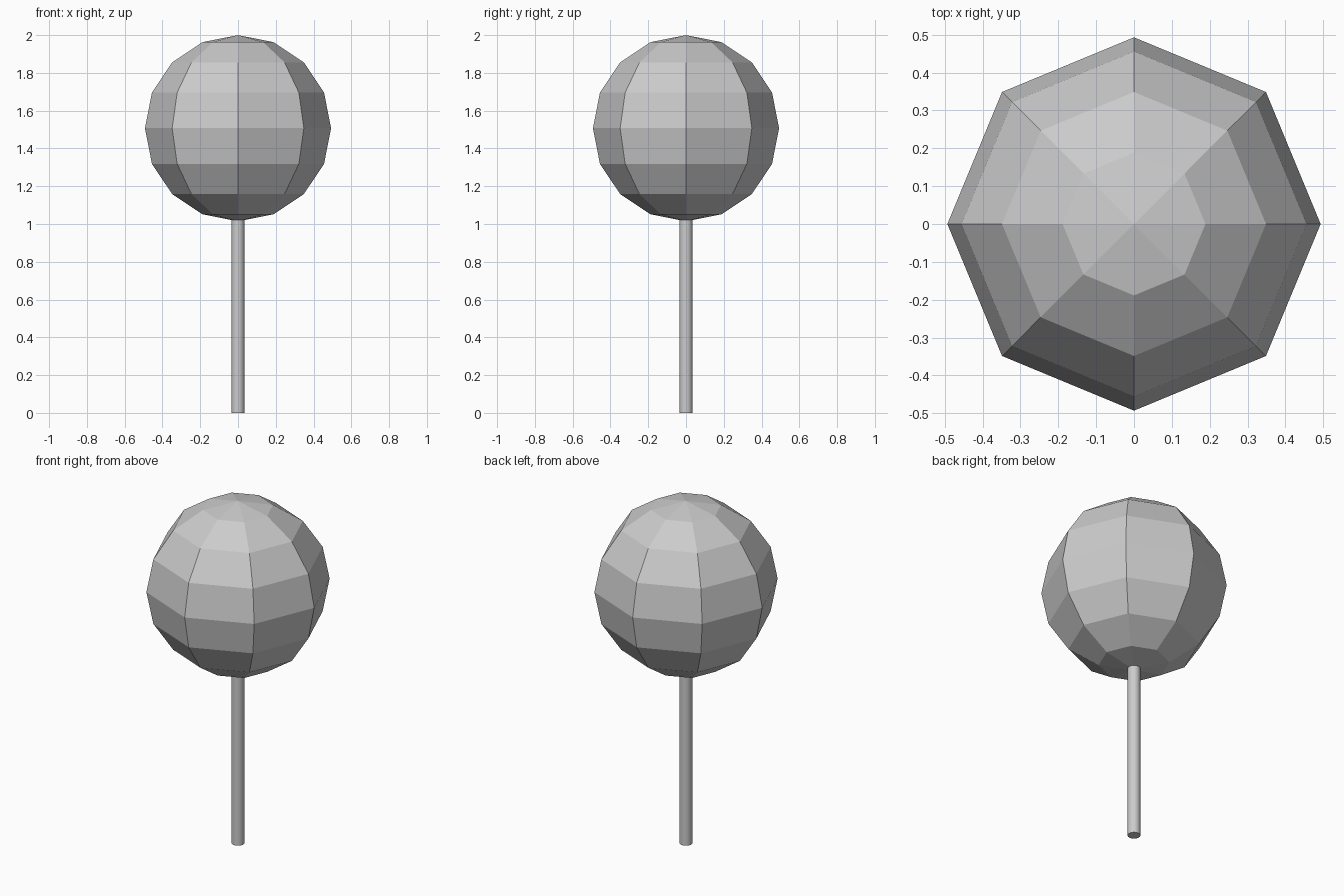
import bpy

if "Cube" in bpy.data.objects:
    bpy.data.objects.remove(bpy.data.objects["Cube"])

STICK_TOP = 1.03
STICK_RADIUS = 0.034
HEAD_RADIUS = 0.493
HEAD_CENTRE = 2.0 - HEAD_RADIUS

# Slim round stick, standing on the ground and just entering the head
bpy.ops.mesh.primitive_cylinder_add(vertices=32, radius=STICK_RADIUS, depth=STICK_TOP,
                                    location=(0, 0, STICK_TOP / 2))
stick = bpy.context.object
stick.name = "stick"
bpy.ops.object.shade_smooth_by_angle()

# Faceted ball with eight sides and eight bands
bpy.ops.mesh.primitive_uv_sphere_add(segments=8, ring_count=8, radius=HEAD_RADIUS,
                                     location=(0, 0, HEAD_CENTRE))
head = bpy.context.object
head.name = "ball_head"
bpy.ops.object.shade_flat()
